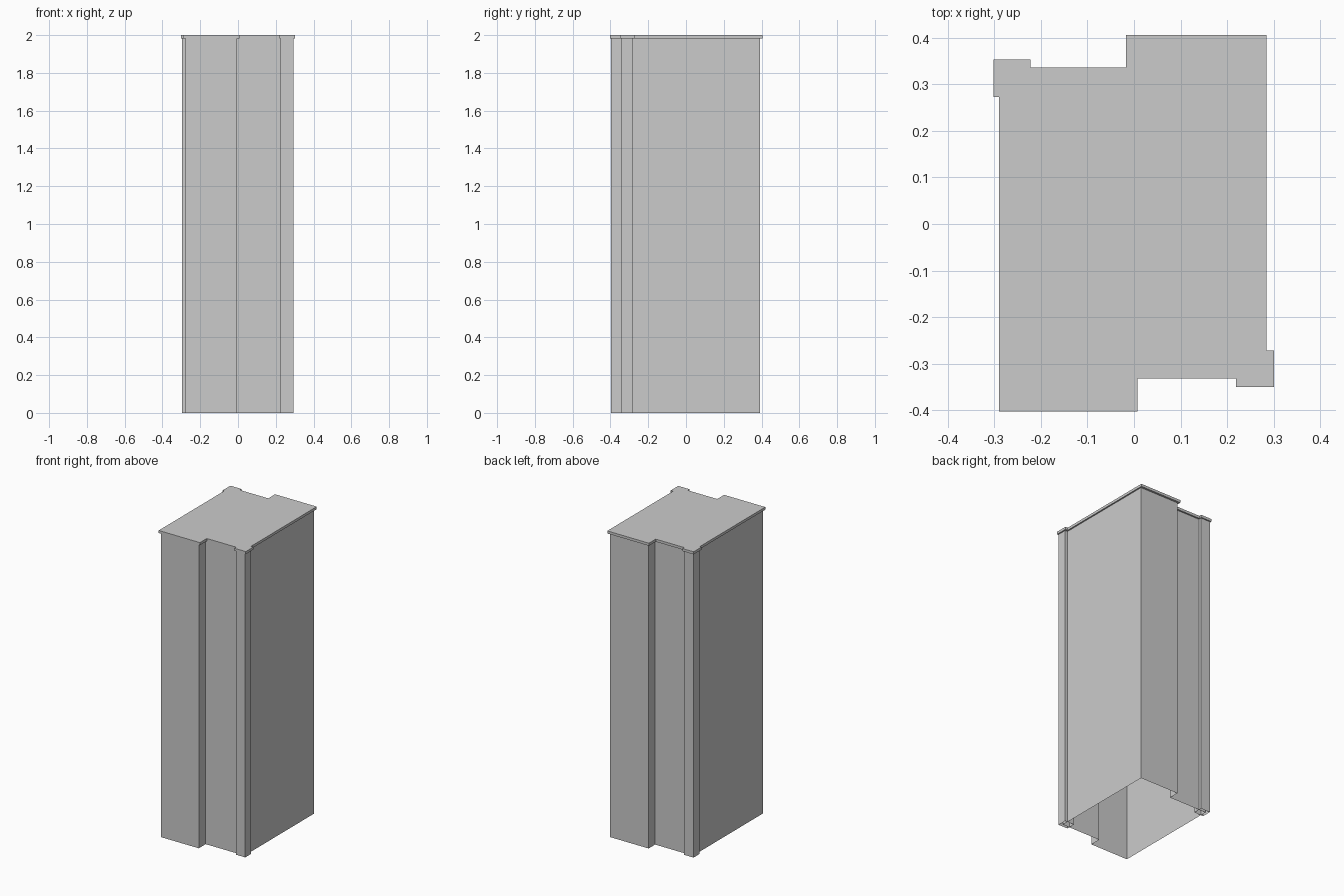
import bpy, bmesh

if "Cube" in bpy.data.objects:
    bpy.data.objects.remove(bpy.data.objects["Cube"])


def prism(name, outline, z0, z1, closed=True):
    """Extrude a counter-clockwise plan outline; open prisms are hollow shells."""
    bm = bmesh.new()
    low = [bm.verts.new((x, y, z0)) for x, y in outline]
    high = [bm.verts.new((x, y, z1)) for x, y in outline]
    n = len(outline)
    for i in range(n):
        j = (i + 1) % n
        bm.faces.new((low[i], low[j], high[j], high[i]))
    if closed:
        bm.faces.new(high)
        bm.faces.new(low[::-1])
    mesh = bpy.data.meshes.new(name)
    bm.to_mesh(mesh)
    bm.free()
    obj = bpy.data.objects.new(name, mesh)
    bpy.context.collection.objects.link(obj)
    return obj


def rect(x0, x1, y0, y1):
    return [(x0, y0), (x1, y0), (x1, y1), (x0, y1)]


ROOF_Z = 1.983

# Tower walls: stepped plan, open at the bottom
walls = [(-0.278, -0.397), (-0.005, -0.397), (-0.005, -0.326), (0.275, -0.326),
         (0.275, 0.393), (-0.005, 0.393), (-0.005, 0.326), (-0.278, 0.326)]
prism("tower_walls", walls, 0, ROOF_Z, closed=False)

# Corner pillars on the two opposite recessed corners
prism("front_right_pillar", rect(0.226, 0.293, -0.344, -0.284), 0, ROOF_Z, closed=False)
prism("back_left_pillar", rect(-0.296, -0.228, 0.284, 0.345), 0, ROOF_Z, closed=False)

# Overhanging roof slab that follows the plan
roof = [(-0.290, -0.403), (0.007, -0.403), (0.007, -0.332), (0.219, -0.332),
        (0.219, -0.350), (0.301, -0.350), (0.301, -0.272), (0.284, -0.272),
        (0.284, 0.406), (-0.017, 0.406), (-0.017, 0.336), (-0.222, 0.336),
        (-0.222, 0.353), (-0.302, 0.353), (-0.302, 0.273), (-0.290, 0.273)]
prism("roof_slab", roof, ROOF_Z, 2.0)
